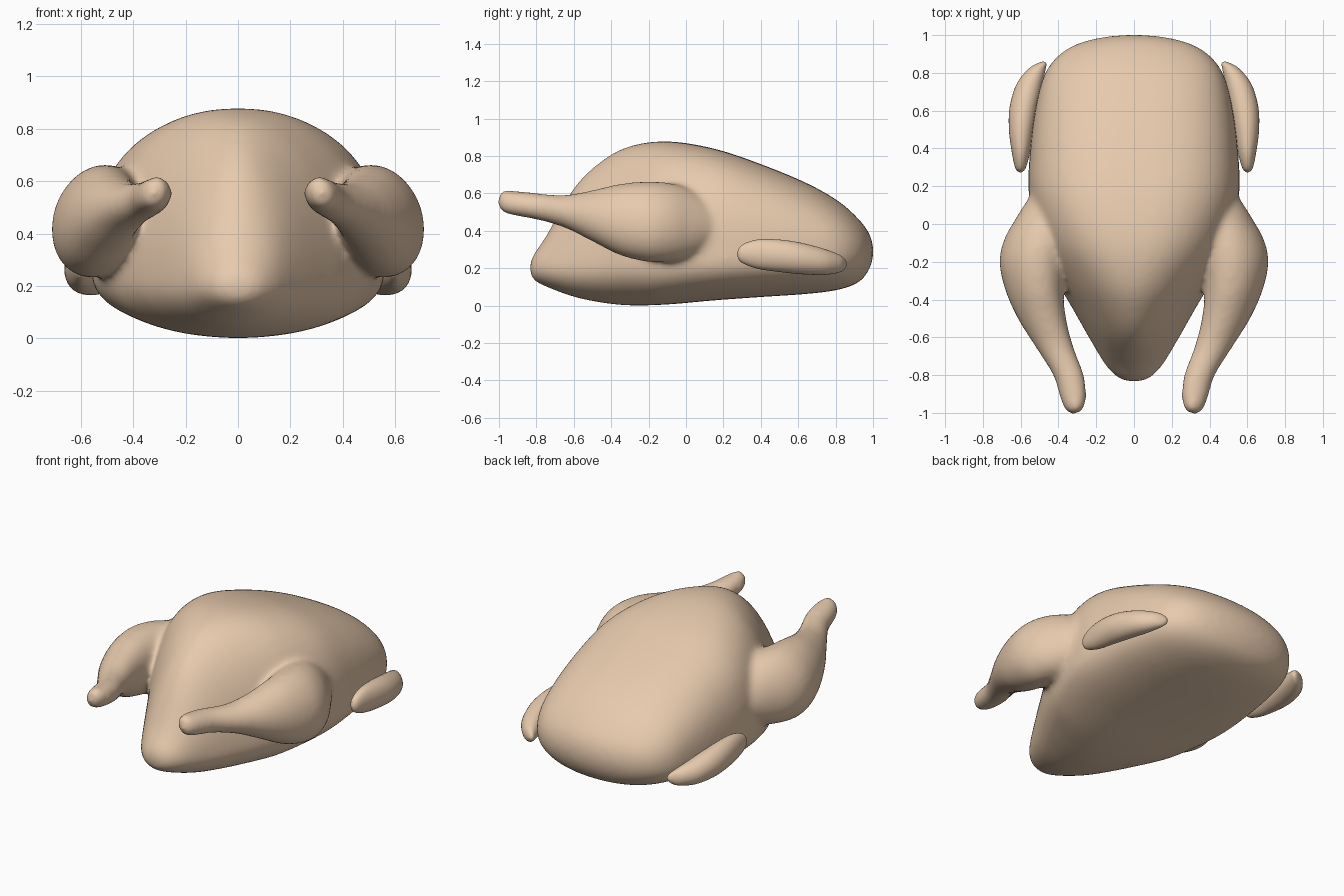
import bpy, bmesh, math

skin = bpy.data.materials.new("skin")
skin.diffuse_color = (0.80, 0.59, 0.42, 1)


def spline(rows, steps=5):
    """Catmull-Rom interpolation of station rows."""
    out = []
    for i in range(len(rows) - 1):
        p = [rows[max(0, min(len(rows) - 1, i + k))] for k in (-1, 0, 1, 2)]
        for s in range(steps):
            t = s / steps
            out.append([0.5 * (2 * b + (c - a) * t + (2 * a - 5 * b + 4 * c - d) * t * t
                               + (3 * b - a - 3 * c + d) * t ** 3) for a, b, c, d in zip(*p)])
    return out + [list(rows[-1])]


def loft(bm, stations, side=1, n=48, lean=0.0):
    """Rows: y, x min, x max, z bottom, z of widest point, z top, upper roundness."""
    rings = []
    for y, x0, x1, zb, zm, zt, e in spline(stations):
        ring = []
        for k in range(n):
            a = 2 * math.pi * k / n
            c, s = math.cos(a), math.sin(a)
            p = 2 / (e if s > 0 else min(2.3, max(2, e)))
            x = (x0 + x1) / 2 + (x1 - x0) / 2 * math.copysign(abs(c) ** p, c)
            z = zm + (zt - zm if s > 0 else zm - zb) * math.copysign(abs(s) ** p, s)
            ring.append(bm.verts.new((side * (x - lean * (z - zm)), y, z)))
        rings.append(ring)
    for a, b in zip(rings, rings[1:]):
        for k in range(n):
            j = (k + 1) % n
            bm.faces.new((a[k], a[j], b[j], b[k]))
    bm.faces.new(rings[0])
    bm.faces.new(rings[-1])


def finish(bm, name):
    bmesh.ops.recalc_face_normals(bm, faces=bm.faces)
    me = bpy.data.meshes.new(name)
    bm.to_mesh(me)
    bm.free()
    me.materials.append(skin)
    me.shade_smooth()
    ob = bpy.data.objects.new(name, me)
    bpy.context.collection.objects.link(ob)
    return ob


def limb(rows):
    return [(y, x0, x1, z0, (z0 + z1) / 2, z1, 2) for y, x0, x1, z0, z1 in rows]


# Body: y, half width, bottom, widest height, top, upper roundness
body = [(-0.838, 0.005, 0.195, 0.20, 0.205, 2), (-0.818, 0.08, 0.14, 0.20, 0.27, 1.9),
        (-0.75, 0.15, 0.102, 0.20, 0.37, 1.8), (-0.6, 0.24, 0.047, 0.20, 0.63, 1.75),
        (-0.45, 0.325, 0.016, 0.21, 0.775, 1.85), (-0.3, 0.41, 0.001, 0.22, 0.853, 2.05),
        (-0.1, 0.50, 0.006, 0.24, 0.879, 2.4), (0.15, 0.557, 0.028, 0.25, 0.84, 2.7),
        (0.4, 0.55, 0.046, 0.26, 0.757, 2.7), (0.65, 0.515, 0.063, 0.27, 0.653, 2.55),
        (0.82, 0.46, 0.086, 0.28, 0.555, 2.35), (0.93, 0.35, 0.13, 0.29, 0.455, 2.2),
        (0.985, 0.19, 0.205, 0.29, 0.375, 2), (1.004, 0.005, 0.285, 0.29, 0.295, 2)]

# Drumstick: y, inner x, outer x, bottom, top
leg = limb([(-1.01, 0.315, 0.325, 0.55, 0.56), (-0.988, 0.272, 0.363, 0.502, 0.613),
            (-0.92, 0.252, 0.392, 0.481, 0.616), (-0.8, 0.264, 0.430, 0.459, 0.603),
            (-0.65, 0.320, 0.523, 0.416, 0.592), (-0.5, 0.360, 0.615, 0.342, 0.618),
            (-0.35, 0.375, 0.680, 0.268, 0.652), (-0.2, 0.36, 0.711, 0.233, 0.664),
            (-0.08, 0.34, 0.685, 0.235, 0.655), (0.02, 0.34, 0.630, 0.255, 0.625),
            (0.12, 0.34, 0.568, 0.30, 0.57), (0.24, 0.38, 0.48, 0.38, 0.48)])

# Folded wing: y, inner x, outer x, bottom, top
wing = limb([(0.273, 0.598, 0.604, 0.27, 0.28), (0.295, 0.574, 0.628, 0.232, 0.322),
             (0.38, 0.550, 0.647, 0.198, 0.353), (0.5, 0.53, 0.662, 0.18, 0.353),
             (0.62, 0.51, 0.658, 0.168, 0.335), (0.74, 0.485, 0.622, 0.165, 0.303),
             (0.82, 0.468, 0.56, 0.178, 0.272), (0.85, 0.464, 0.512, 0.198, 0.248),
             (0.86, 0.48, 0.485, 0.22, 0.225)])

# Body and drumsticks blended into one skin
bm = bmesh.new()
loft(bm, [(y, -w, w, zb, zm, zt, e) for y, w, zb, zm, zt, e in body])
for side in (1, -1):
    loft(bm, leg, side, lean=0.13)
carcass = finish(bm, "body_with_drumsticks")
remesh = carcass.modifiers.new("blend", 'REMESH')
remesh.mode = 'VOXEL'
remesh.voxel_size = 0.014
remesh.use_smooth_shade = True
smooth = carcass.modifiers.new("soften", 'SMOOTH')
smooth.factor = 0.5
smooth.iterations = 28

# Wings stay separate, with a crisp seam
for side, label in ((1, "right"), (-1, "left")):
    bm = bmesh.new()
    loft(bm, wing, side, 32)
    finish(bm, "wing_" + label)
